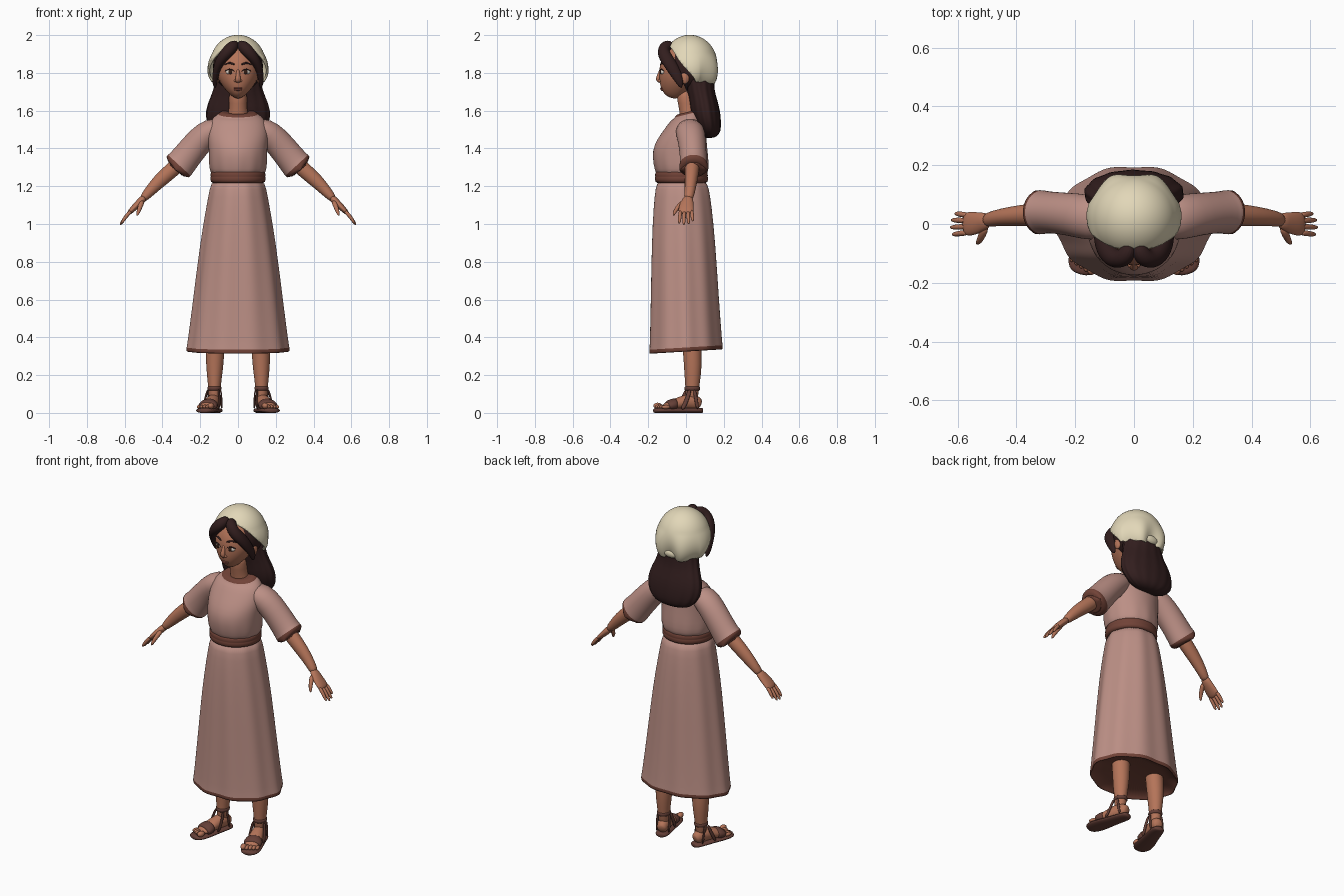
import bpy, bmesh, math
from mathutils import Vector, Matrix
from mathutils.bvhtree import BVHTree

cube = bpy.data.objects.get("Cube")
if cube:
    bpy.data.objects.remove(cube, do_unlink=True)


def material(name, r, g, b):
    m = bpy.data.materials.new(name)
    m.use_nodes = True
    m.diffuse_color = (r, g, b, 1)
    node = m.node_tree.nodes["Principled BSDF"]
    node.inputs["Base Color"].default_value = (r, g, b, 1)
    node.inputs["Roughness"].default_value = 0.8
    return m


SKIN = material("warm skin", .46, .175, .10)
DRESS = material("dusty rose cloth", .50, .275, .235)
TRIM = material("brown trim", .165, .055, .038)
HAIR = material("dark brown hair", .032, .013, .013)
SCARF = material("cream scarf", .76, .68, .48)
LEATHER = material("sandal leather", .13, .05, .038)
LIPS = material("lips", .32, .09, .065)
WHITE = material("eye white", .75, .68, .6)
IRIS = material("eye brown", .035, .014, .008)


def finish(bm, name, mats, level=0):
    """Turn a bmesh into a smooth shaded object."""
    bmesh.ops.recalc_face_normals(bm, faces=bm.faces[:])
    mesh = bpy.data.meshes.new(name)
    bm.to_mesh(mesh)
    bm.free()
    for m in mats:
        mesh.materials.append(m)
    for p in mesh.polygons:
        p.use_smooth = True
    ob = bpy.data.objects.new(name, mesh)
    bpy.context.collection.objects.link(ob)
    if level:
        sub = ob.modifiers.new("smooth", 'SUBSURF')
        sub.levels = sub.render_levels = level
    return ob


def tube(name, pts, radii, *mats, ref=(1, 0, 0), seg=16, level=1, flat=False,
         wave=None, bands=()):
    """Loft ellipses along a path; the segments listed in bands use the second colour."""
    bm = bmesh.new()
    pts = [Vector(p) for p in pts]
    rings = []
    for i, p in enumerate(pts):
        t = pts[min(i + 1, len(pts) - 1)] - pts[max(i - 1, 0)]
        t = Vector((0, 0, 1)) if flat else t.normalized()
        u = Vector(ref)
        u = (u - t * u.dot(t)).normalized()
        v = t.cross(u)
        a, b, tilt = (tuple(radii[i]) + (0,))[:3]
        ring = []
        for k in range(seg):
            th = math.tau * k / seg
            w = wave(th, i) if wave else 1
            off = u * (a * w * math.cos(th)) + v * (b * w * math.sin(th))
            ring.append(bm.verts.new(p + off + t * tilt * off.dot(v)))
        rings.append(ring)
    for i in range(len(rings) - 1):
        for k in range(seg):
            n = (k + 1) % seg
            f = bm.faces.new((rings[i][k], rings[i][n], rings[i + 1][n], rings[i + 1][k]))
            f.material_index = int(i in bands)
    bm.faces.new(rings[0]).material_index = int(0 in bands)
    bm.faces.new(rings[-1]).material_index = int(len(rings) - 2 in bands)
    return finish(bm, name, mats, level)


def stack(name, rows, *mats, **kw):
    """Upright loft from rows of height, depth centre, half width, half depth, tilt."""
    return tube(name, [(0, r[1], r[0]) for r in rows], [r[2:] for r in rows],
                *mats, flat=True, **kw)


def blob(name, centre, size, mat, turn=0, seg=16):
    bm = bmesh.new()
    m = (Matrix.Translation(centre) @ Matrix.Rotation(turn, 4, 'Z')
         @ Matrix.Diagonal((*size, 1)))
    bmesh.ops.create_uvsphere(bm, u_segments=seg, v_segments=seg // 2 + 2, radius=1, matrix=m)
    return finish(bm, name, [mat])


# Dress: skirt with soft pleats, bodice, belt
def pleats(th, i):
    return 1 + (.018 if i < 7 else .012) * math.cos(10 * th) + .008 * math.cos(6 * th)


stack("skirt", [(.36, 0, .24, .17, .06), (.325, 0, .258, .19, .06), (.322, 0, .268, .198, .06),
                (.35, 0, .266, .197, .06), (.355, 0, .263, .195, .06), (.6, -.006, .232, .183),
                (.9, -.013, .196, .171), (1.1, -.018, .163, .156), (1.19, -.02, .146, .143),
                (1.24, -.022, .135, .13)],
      DRESS, TRIM, seg=80, wave=pleats, bands=(0, 1, 2))
stack("bodice", [(1.25, -.025, .13, .125), (1.275, -.022, .146, .138), (1.31, -.025, .153, .146),
                 (1.39, -.033, .154, .147), (1.45, -.022, .16, .13), (1.5, -.004, .162, .112),
                 (1.55, .01, .145, .09), (1.575, .012, .115, .078, .25),
                 (1.58, .012, .107, .074, .25), (1.598, .012, .088, .06, .25),
                 (1.59, .012, .06, .04, .25)],
      DRESS, TRIM, seg=40, bands=(8, 9),
      wave=lambda th, i: 1 + (.014 * math.cos(12 * th) if i < 3 else 0))
stack("belt", [(1.215, -.024, .13, .125), (1.22, -.024, .144, .139), (1.245, -.024, .148, .142),
               (1.25, -.024, .143, .138), (1.255, -.024, .147, .141), (1.277, -.024, .144, .138),
               (1.282, -.024, .13, .125)], TRIM, seg=40)

# Neck and head
stack("neck", [(1.54, .02, .065, .055), (1.59, .018, .052, .052), (1.63, .008, .047, .05),
               (1.72, -.005, .052, .055)], SKIN)
bm = bmesh.new()
bmesh.ops.create_uvsphere(bm, u_segments=48, v_segments=32, radius=1)
for v in bm.verts:
    x, y, z = v.co
    low = max(0, -z)
    back = 1 - .5 * low if y > 0 else 1 - .06 * low
    v.co = (.112 * x * (1 - .36 * low ** 1.6), .125 * y * back - .015 - .042 * low ** 1.4,
            1.81 + .145 * z)
face_tree = BVHTree.FromBMesh(bm)
finish(bm, "head", [SKIN])


def face_point(x, z, out=0):
    """Point on the front of the face, pushed outwards."""
    hit = face_tree.ray_cast(Vector((x, -1, z)), Vector((0, 1, 0)))[0]
    return Vector((x, hit.y - out, z))


def face_line(name, coords, radii, mat, out):
    return tube(name, [face_point(x, z, out) for x, z in coords], [(r, r) for r in radii],
                mat, ref=(0, 1, 0), seg=8)


tube("nose", [face_point(0, 1.825, -.008), face_point(0, 1.795, -.002),
              face_point(0, 1.772, .01), face_point(0, 1.757, .008), face_point(0, 1.75, -.006)],
     [(.008, .008), (.01, .01), (.014, .012), (.016, .011), (.01, .005)], SKIN)
blob("upper_lip", face_point(0, 1.719, -.002), (.025, .008, .005), LIPS)
blob("lower_lip", face_point(0, 1.711, -.002), (.021, .01, .006), LIPS)

for side, s in (("left", 1), ("right", -1)):
    # Eyes, brows, nostrils and ears
    blob(side + "_eye", face_point(s * .043, 1.805, -.007), (.022, .012, .014), WHITE, s * .3)
    blob(side + "_iris", face_point(s * .041, 1.805, .001), (.011, .006, .0125), IRIS, s * .3)
    face_line(side + "_lashes", [(s * .018, 1.806), (s * .03, 1.818), (s * .046, 1.821),
                                 (s * .062, 1.814), (s * .07, 1.808)],
              (.001, .0025, .0035, .0035, .001), HAIR, .003)
    face_line(side + "_brow", [(s * .016, 1.843), (s * .035, 1.852), (s * .055, 1.853),
                               (s * .076, 1.84)], (.004, .0065, .006, .002), HAIR, 0)
    blob(side + "_nostril", face_point(s * .014, 1.758, .001), (.008, .01, .007), SKIN)
    blob(side + "_ear", (s * .113, -.005, 1.775), (.014, .023, .034), SKIN)

    # Hair parted at the middle and swept over the temple
    tube(side + "_front_hair", [(s * .012, -.07, 1.955), (s * .028, -.115, 1.94),
                                (s * .064, -.122, 1.903), (s * .098, -.092, 1.86),
                                (s * .118, -.055, 1.8), (s * .124, -.03, 1.745),
                                (s * .12, -.025, 1.72)],
         [(.025, .02), (.034, .034), (.035, .032), (.036, .027), (.03, .018),
          (.02, .014), (.004, .004)], HAIR, ref=(0, 1, 0), level=2)

    # Sleeve with cuff, then forearm
    tube(side + "_sleeve", [(s * .07, .015, 1.52), (s * .14, .02, 1.497), (s * .195, .03, 1.45),
                            (s * .25, .037, 1.385), (s * .3, .04, 1.322),
                            (s * .308, .04, 1.314), (s * .332, .04, 1.288),
                            (s * .335, .04, 1.285), (s * .325, .04, 1.296)],
         [(.06, .04), (.078, .07), (.075, .074), (.071, .076), (.072, .08), (.075, .083),
          (.077, .085), (.07, .078), (.04, .04)],
         DRESS, TRIM, ref=(0, 1, 0), seg=24, bands=(5, 6, 7))
    tube(side + "_arm", [(s * .27, .035, 1.36), (s * .35, .032, 1.285), (s * .42, .026, 1.225),
                         (s * .475, .02, 1.165), (s * .51, .01, 1.125)],
         [(.042, .042), (.039, .042), (.034, .038), (.027, .028), (.025, .02)],
         SKIN, ref=(0, 1, 0))

    # Hand: palm, four fingers, thumb
    tube(side + "_palm", [(s * .492, .014, 1.145), (s * .515, .008, 1.12), (s * .54, .002, 1.096),
                          (s * .568, 0, 1.068), (s * .58, 0, 1.055)],
         [(.024, .019), (.032, .02), (.04, .018), (.042, .015), (.035, .009)],
         SKIN, ref=(0, 1, 0))
    for name, y, reach in (("index", -.032, .9), ("middle", -.01, 1),
                           ("ring", .012, .95), ("little", .033, .75)):
        start = Vector((s * .562, y * .9, 1.073))
        step = Vector((s * .063, y * .25, -.078)) * reach
        tube(f"{side}_{name}_finger", [start, start + step * .45 + Vector((s * .004, 0, .002)),
                                       start + step * .85, start + step],
             [(.011, .012), (.0105, .011), (.009, .009), (.004, .004)],
             SKIN, ref=(0, 1, 0), seg=8)
    tube(side + "_thumb", [(s * .505, -.008, 1.122), (s * .517, -.038, 1.095),
                           (s * .527, -.06, 1.066), (s * .535, -.067, 1.043)],
         [(.016, .016), (.014, .014), (.0115, .011), (.005, .005)], SKIN, ref=(s, 0, 0), seg=8)

    # Leg, foot and toes; the foot frame turns outwards
    tube(side + "_leg", [(s * .125, .03, .05), (s * .125, .033, .13), (s * .124, .036, .21),
                         (s * .122, .036, .3), (s * .115, .02, .5)],
         [(.03, .032), (.032, .036), (.043, .046), (.05, .05), (.055, .055)], SKIN)
    turn = Matrix.Rotation(s * .28, 3, 'Z')

    def foot(x, y, z):
        return turn @ Vector((s * x, y, z)) + Vector((s * .125, .033, 0))

    across = turn @ Vector((1, 0, 0))
    tube(side + "_foot", [foot(0, y, z) for y, z in ((.048, .045), (.035, .05), (0, .06),
                                                     (-.05, .056), (-.11, .043), (-.165, .032))],
         [(.02, .02), (.031, .034), (.035, .045), (.038, .038), (.045, .026), (.042, .014)],
         SKIN, ref=across)
    for n in range(5):
        r = .0165 if n == 0 else .0125 - n * .0006
        blob(f"{side}_toe_{n + 1}", foot(-.034 + n * .0185, -.181 + n * .006, .021 + r),
             (r, .024, r), SKIN, s * .28, 12)

    # Sandal: sole, wrapped bands and side straps
    tube(side + "_sole", [foot(0, y, .0125) for y in (.058, .052, .02, -.05, -.12, -.17, -.2, -.213)],
         [(.012, .011), (.032, .0145), (.042, .0145), (.044, .0145), (.055, .0145),
          (.056, .0145), (.044, .0145), (.02, .011)], LEATHER, ref=across, seg=20)
    tube(side + "_toe_band", [foot(0, y, z) for y, z in ((-.09, .044), (-.095, .045),
                                                         (-.135, .037), (-.14, .036))],
         [(.041, .03), (.05, .035), (.053, .029), (.045, .02)], LEATHER, ref=across, seg=20)
    tube(side + "_ankle_band", [foot(0, 0, z) for z in (.117, .12, .138, .141)],
         [(.03, .034), (.038, .042), (.039, .043), (.032, .036)], LEATHER, flat=True, seg=20)
    for edge, e in (("inner", -1), ("outer", 1)):
        tube(f"{side}_{edge}_strap", [foot(e * .03, -.022, .125), foot(e * .038, -.035, .085),
                                      foot(e * .043, -.05, .05), foot(e * .042, -.07, .016)],
             [(.012, .006)] * 4, LEATHER, ref=(0, 1, 0), seg=8)
        tube(f"{side}_{edge}_heel_strap", [foot(e * .034, .002, .125), foot(e * .037, .01, .075),
                                           foot(e * .035, .02, .016)],
             [(.01, .005)] * 3, LEATHER, ref=(0, 1, 0), seg=8)

# Hair on the crown and the long waves down the back
blob("hair_crown", (0, .022, 1.835), (.132, .125, .135), HAIR, seg=32)
stack("back_hair", [(1.83, .06, .11, .08), (1.77, .068, .118, .082), (1.71, .075, .128, .074),
                    (1.66, .09, .15, .074), (1.6, .1, .172, .08), (1.54, .112, .168, .073),
                    (1.49, .124, .14, .06), (1.465, .124, .1, .042), (1.455, .122, .05, .02)],
      HAIR, seg=64, wave=lambda th, i: 1 + .018 * math.cos(14 * th + .5 * i))

# Headscarf: a shell cut open at the face and nape, flared at the sides
bm = bmesh.new()
bmesh.ops.create_uvsphere(bm, u_segments=64, v_segments=40, radius=1,
                          matrix=Matrix.Translation((0, .02, 1.845)) @ Matrix.Diagonal((.142, .14, .15, 1)))
for point, normal in (((0, -.09, 1.95), (0, 1.5, 1)), ((0, .05, 1.755), (0, .15, 1))):
    bmesh.ops.bisect_plane(bm, geom=bm.verts[:] + bm.edges[:] + bm.faces[:], plane_co=point,
                           plane_no=normal, clear_inner=True)
for v in bm.verts:
    drop = max(0, 1.9 - v.co.z)
    th = math.atan2(v.co.y - .02, v.co.x)
    v.co.x *= 1 + 1.4 * drop
    v.co.y += drop * .12 * math.cos(6 * th) + (.1 * drop if v.co.y > .05 else 0)
scarf = finish(bm, "headscarf", [SCARF])
shell = scarf.modifiers.new("thickness", 'SOLIDIFY')
shell.thickness = .012
shell.offset = 0
blob("scarf_knot", (0, .142, 1.775), (.05, .022, .026), SCARF)
